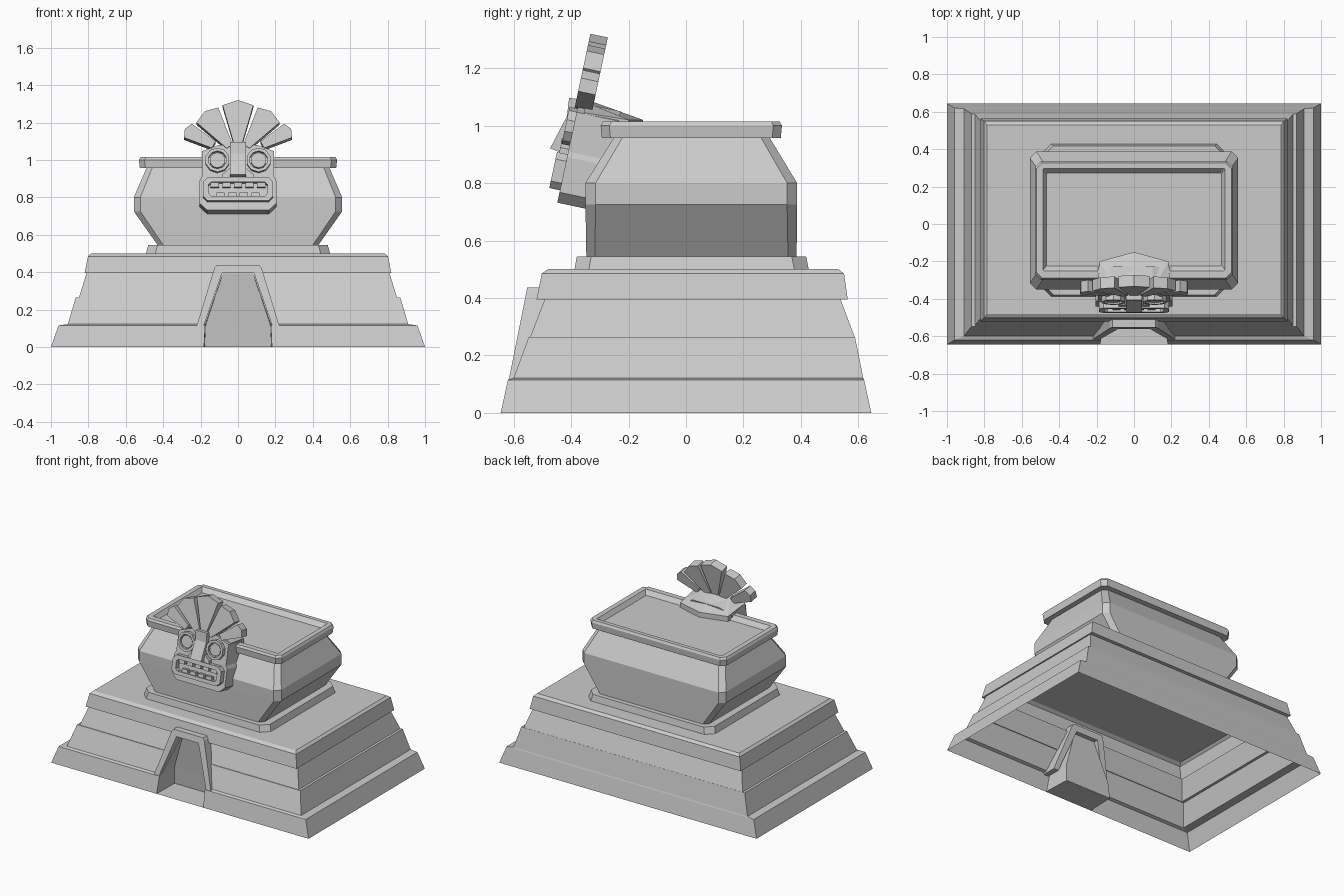
import bpy, bmesh, math
from mathutils import Matrix, Vector

if "Cube" in bpy.data.objects:
    bpy.data.objects.remove(bpy.data.objects["Cube"])

# Tilted frame of the mask: x across, y into the wall, z up the face
MASK = Matrix.Translation((0, -.412, .90)) @ Matrix.Rotation(-.21, 4, 'X')
FLAT = Matrix.Identity(4)


def finish(name, bm, mat=FLAT):
    bmesh.ops.recalc_face_normals(bm, faces=bm.faces)
    bm.transform(mat)
    me = bpy.data.meshes.new(name)
    bm.to_mesh(me)
    bm.free()
    ob = bpy.data.objects.new(name, me)
    bpy.context.collection.objects.link(ob)
    return ob


def loft(name, loops, caps=True, mat=FLAT):
    """Skin a stack of equal-length loops, with or without end caps."""
    bm = bmesh.new()
    rows = [[bm.verts.new(p) for p in loop] for loop in loops]
    n = len(rows[0])
    pairs = list(zip(rows, rows[1:]))
    if not caps:
        pairs.append((rows[-1], rows[0]))
    for a, b in pairs:
        for i in range(n):
            j = (i + 1) % n
            bm.faces.new((a[i], a[j], b[j], b[i]))
    if caps:
        bm.faces.new(rows[0])
        bm.faces.new(rows[-1])
    return finish(name, bm, mat)


def hull(name, pts, mat=FLAT, mirror=True):
    """Convex solid; points are mirrored in x."""
    bm = bmesh.new()
    allp = {(s * x, y, z) for x, y, z in pts for s in ((1, -1) if mirror else (1,))}
    for p in sorted(allp):
        bm.verts.new(p)
    bmesh.ops.convex_hull(bm, input=bm.verts)
    bmesh.ops.dissolve_limit(bm, angle_limit=.01, verts=bm.verts, edges=bm.edges)
    return finish(name, bm, mat)


def rect(z, hx, y0, y1, c=0):
    """Horizontal rectangle at height z, corners cut by c."""
    if not c:
        return [(-hx, y0, z), (hx, y0, z), (hx, y1, z), (-hx, y1, z)]
    return [(-hx + c, y0, z), (hx - c, y0, z), (hx, y0 + c, z), (hx, y1 - c, z),
            (hx - c, y1, z), (-hx + c, y1, z), (-hx, y1 - c, z), (-hx, y0 + c, z)]


def panel(hx, z0, z1, c):
    """Upright cut-corner rectangle as (x, z) points."""
    return [(p[0], p[1]) for p in rect(0, hx, z0, z1, c)]


def at(poly, y):
    return [(x, y, z) for x, z in poly]


def prism(name, poly, y0, y1, mat=MASK):
    return loft(name, [at(poly, y0), at(poly, y1)], True, mat)


def ring(name, outer, inner, y0, y1, mat=MASK):
    return loft(name, [at(outer, y1), at(outer, y0), at(inner, y0), at(inner, y1)], False, mat)


# Stepped base with a doorway cut in, open underneath
base = loft("stepped_base", [
    rect(0, 1.0, -.645, .645), rect(.115, .96, -.62, .62), rect(.122, .91, -.60, .617),
    rect(.265, .868, -.547, .588), rect(.265, .85, -.542, .587),
    rect(.395, .81, -.492, .538), rect(.395, .82, -.52, .563),
    rect(.485, .802, -.502, .55), rect(.5, .785, -.48, .53)])
cutter = hull("doorway_cutter", [
    (.187, -.8, -.05), (.18, -.8, .12), (.083, -.8, .392),
    (.18, -.445, -.05), (.172, -.46, .12), (.08, -.49, .392)])
cutter.hide_render = True
mod = base.modifiers.new("doorway", 'BOOLEAN')
mod.operation, mod.object, mod.solver = 'DIFFERENCE', cutter, 'EXACT'
cut = bpy.data.meshes.new_from_object(base.evaluated_get(bpy.context.evaluated_depsgraph_get()))
base.modifiers.clear()
base.data = cut
bpy.data.objects.remove(cutter)
bm = bmesh.new()
bm.from_mesh(cut)
under = [f for f in bm.faces if all(v.co.z < .001 for v in f.verts)]
bmesh.ops.delete(bm, geom=under, context='FACES')
bm.faces.new([bm.verts.new(p) for p in
              ((-.185, -.645, 0), (.185, -.645, 0), (.178, -.45, 0), (-.178, -.45, 0))])
bm.to_mesh(cut)
bm.free()

# Door surround, leaning with the wall
half = [(.225, .10), (.127, .42), (.115, .437)]
inner = [(.085, .395), (.188, .10)]
arch = [(-x, z) for x, z in half] + half[::-1] + inner[::-1] + [(-x, z) for x, z in inner]
loft("door_surround", [[(x, -.64 + .2 * z + d, z) for x, z in arch] for d in (0, .1)])

# Upper temple: plinth, flared body, rim and sunken roof
loft("plinth", [rect(.5, .492, -.388, .427, .05), rect(.545, .48, -.38, .418, .05)])
loft("temple_body", [
    rect(.545, .43, -.347, .385, .03), rect(.725, .557, -.35, .387, .035),
    rect(.80, .557, -.35, .387, .035), rect(.96, .488, -.25, .29, .03)])
loft("roof_rim", [
    rect(.957, .525, -.293, .33, .03), rect(1.0, .53, -.297, .334, .03),
    rect(1.015, .522, -.288, .326, .03), rect(1.015, .487, -.25, .298, .005),
    rect(.985, .467, -.225, .272, .005)])

# Mask slab and the sloped piece joining it to the roof
prism("mask_block", [(-.165, -.172), (.165, -.172), (.205, -.135), (.205, -.01), (.193, .01),
                     (.193, .15), (.1, .185), (-.1, .185), (-.193, .15), (-.193, .01),
                     (-.205, -.01), (-.205, -.135)], 0, .15)
hull("mask_roof", [(.193, -.33, .96), (.193, -.355, 1.045), (.1, -.35, 1.08), (0, -.33, 1.085),
                   (.185, -.20, 1.02), (0, -.15, 1.02), (.185, -.20, .98), (0, -.15, .98)])

# Feather fan: (angle, half spread, length)
for i, (a, h, r) in enumerate([(0, 16, .315), (35, 14, .31), (-35, 14, .31),
                               (61, 8, .325), (-61, 8, .325)]):
    def ray(deg, length):
        t = math.radians(deg)
        return length * math.sin(t), .112 + length * math.cos(t)
    low = .08 if abs(a) < 50 else .15
    poly = [ray(a - h, low), ray(a - h, r * .95), ray(a, r), ray(a + h, r * .95), ray(a + h, low)]
    prism(f"feather_{i}", poly, -.01, .052)

# Eyes: raised rings with a flat pupil
for s, side in ((-1, "left"), (1, "right")):
    def disc(r):
        return [(s * .11 + r * math.cos(math.tau * (k + .5) / 10),
                 .097 + r * math.sin(math.tau * (k + .5) / 10)) for k in range(10)]
    ring(f"{side}_eye_ring", disc(.066), disc(.049), -.028, .01)
    prism(f"{side}_eye", disc(.042), -.02, .01)

# Nose: wedge bridge and flared nostrils
side = [(.01, .197), (-.036, .193), (-.03, .13), (-.064, .008), (.01, -.005)]
loft("nose", [[(x, y, z) for y, z in side] for x in (-.043, .043)], True, MASK)
hull("nostrils", [(.082, -.03, 0), (.082, -.03, .018), (.045, -.03, .05),
                  (.082, .01, 0), (.082, .01, .018), (.045, .01, .05)], MASK)

# Mouth: raised lips and two rows of teeth
ring("lips", panel(.188, -.128, .0, .025), panel(.158, -.104, -.026, .015), -.038, .01)
for row, (z0, z1, n) in enumerate(((-.052, -.022, 5), (-.108, -.082, 4))):
    for k in range(n):
        x = (k - (n - 1) / 2) * .062
        prism(f"tooth_{row}_{k}", [(x - .022, z0), (x + .022, z0), (x + .022, z1), (x - .022, z1)],
              -.028, .01)
